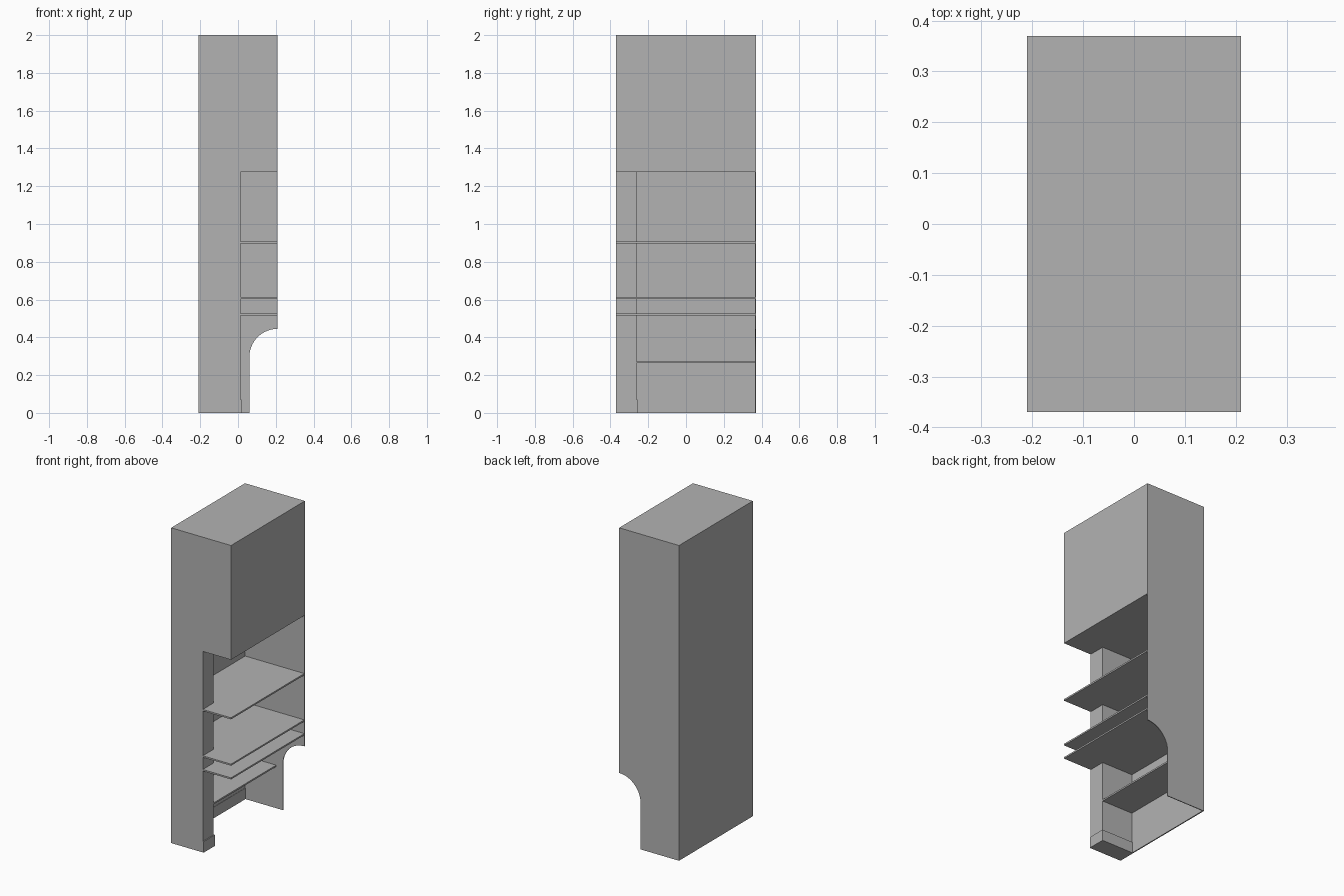
import bpy, bmesh, math

cube = bpy.data.objects.get("Cube")
if cube:
    bpy.data.objects.remove(cube, do_unlink=True)

grey = bpy.data.materials.new("plain_grey")
grey.use_nodes = True
colour = (0.45, 0.45, 0.45, 1)
grey.diffuse_color = colour
grey.node_tree.nodes["Principled BSDF"].inputs["Base Color"].default_value = colour

# Main dimensions
W, D, H = 0.21, 0.37, 2.0          # half width, half depth, height
CAB = 1.275                        # underside of the upper cabinet
COL_X, COL_Y = 0.012, -0.263       # inner faces of the front column
T = 0.005                          # panel thickness
SKIRT_H, SKIRT_T = 0.07, 0.006
SHELF_T = 0.01


def prism(name, profile, lo, hi, upright=False):
    """Extrude an xy profile along z, or an xz profile along y."""
    bm = bmesh.new()

    def ring(k):
        return [bm.verts.new((a, k, b) if upright else (a, b, k)) for a, b in profile]

    low, high = ring(lo), ring(hi)
    bm.faces.new(low)
    bm.faces.new(high)
    n = len(profile)
    for i in range(n):
        j = (i + 1) % n
        bm.faces.new((low[i], low[j], high[j], high[i]))
    bmesh.ops.recalc_face_normals(bm, faces=bm.faces)
    mesh = bpy.data.meshes.new(name)
    bm.to_mesh(mesh)
    bm.free()
    mesh.materials.append(grey)
    obj = bpy.data.objects.new(name, mesh)
    bpy.context.collection.objects.link(obj)
    return obj


def rect(x0, x1, y0, y1):
    return [(x0, y0), (x1, y0), (x1, y1), (x0, y1)]


# Closed upper cabinet and the boxed front column below it
prism("upper_cabinet", rect(-W, W, -D, D), CAB, H)
prism("front_column", rect(-W, COL_X, -D, COL_Y), 0, CAB)

# Thin closed side wall above its skirting strip
prism("side_wall", rect(-W, -W + T, COL_Y, D - T), SKIRT_H, CAB)
prism("side_skirting", rect(-W, -W + T + 0.002, COL_Y, D - T), 0, SKIRT_H)

# Skirting wrapped around the inner corner of the column
sx, sy = COL_X + SKIRT_T, COL_Y + SKIRT_T
prism("column_skirting",
      [(COL_X, -D), (sx, -D), (sx, sy), (-W + T, sy), (-W + T, COL_Y), (COL_X, COL_Y)],
      0, SKIRT_H)

# Back panel with a quarter-round cutout in its lower outer corner
edge, radius, arch_top, steps = 0.06, 0.15, 0.445, 16
arch = [(W - radius * math.cos(t), arch_top - radius + radius * math.sin(t))
        for t in (math.pi / 2 * i / steps for i in range(steps + 1))]
prism("back_panel", [(-W, 0), (edge, 0)] + arch + [(W, CAB), (-W, CAB)],
      D - T, D, upright=True)

# Full shelves notched around the column
notched = [(COL_X, -D), (W, -D), (W, D - T), (-W + T, D - T), (-W + T, COL_Y), (COL_X, COL_Y)]
for name, z in (("lower", 0.516), ("middle", 0.603), ("upper", 0.897)):
    prism(name + "_shelf", notched, z, z + SHELF_T)

# Narrow bottom shelf behind the column
prism("bottom_shelf", rect(-W + T, COL_X, COL_Y, D - T), 0.263, 0.263 + SHELF_T)
